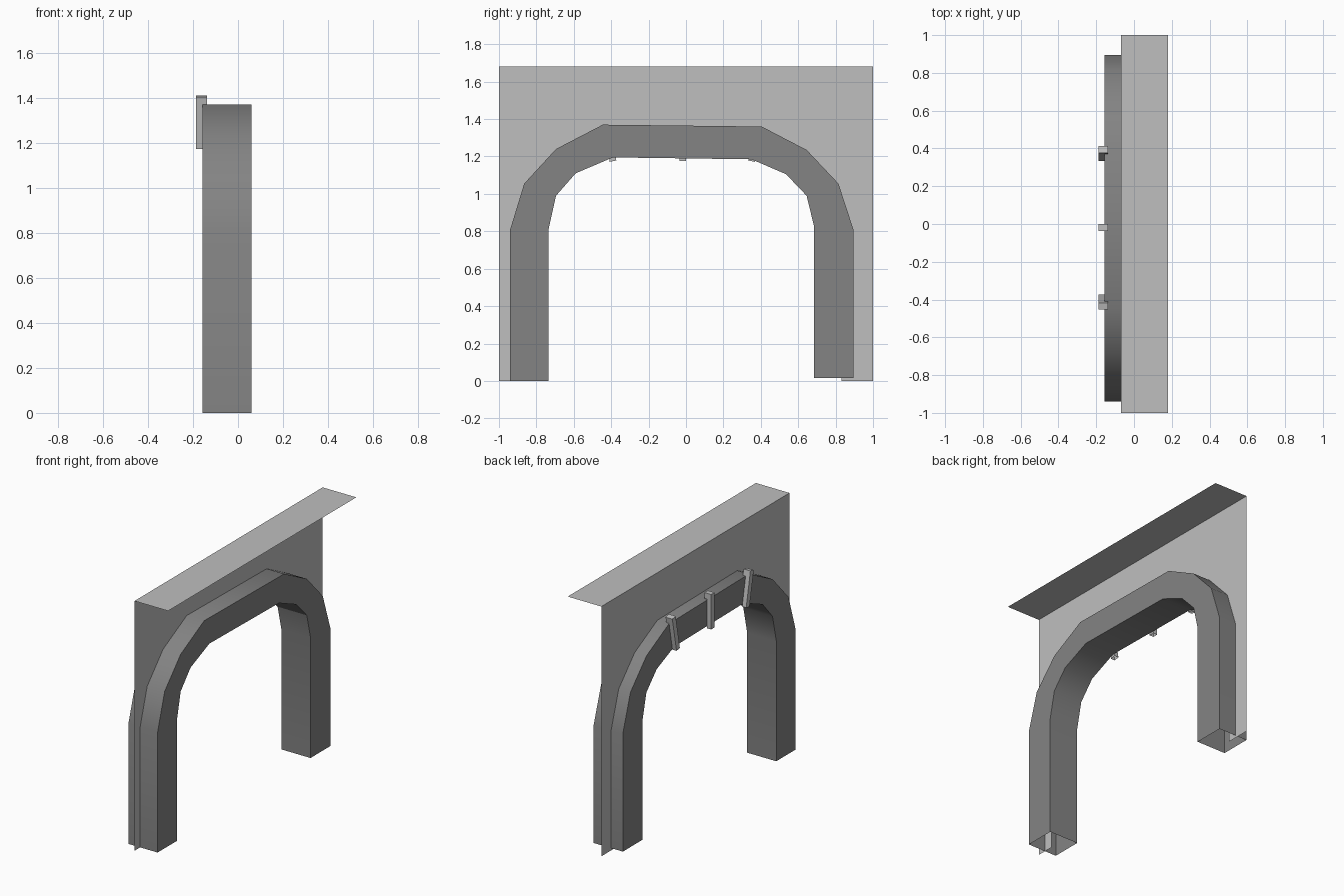
import bpy, bmesh, math

cube = bpy.data.objects.get("Cube")
if cube:
    bpy.data.objects.remove(cube, do_unlink=True)


def material(name, value):
    m = bpy.data.materials.new(name)
    m.use_nodes = True
    color = (value, value, value, 1)
    m.diffuse_color = color
    m.node_tree.nodes["Principled BSDF"].inputs["Base Color"].default_value = color
    return m


light_grey = material("light grey", 0.52)
dark_grey = material("dark grey", 0.23)


def build(name, bm, mat):
    me = bpy.data.meshes.new(name)
    bm.to_mesh(me)
    bm.free()
    me.materials.append(mat)
    ob = bpy.data.objects.new(name, me)
    bpy.context.collection.objects.link(ob)
    return ob


def face(bm, points):
    return bm.faces.new([bm.verts.new(p) for p in points])


# Arch outlines in (y, z), from one foot to the other
outer = [(-0.94, 0), (-0.94, 0.81), (-0.865, 1.055), (-0.695, 1.24), (-0.445, 1.37),
         (0.405, 1.36), (0.645, 1.235), (0.815, 1.055), (0.895, 0.81), (0.895, 0.015)]
inner = [(-0.735, 0), (-0.735, 0.81), (-0.695, 0.99), (-0.59, 1.11), (-0.39, 1.195),
         (0.35, 1.185), (0.535, 1.105), (0.645, 0.99), (0.685, 0.825), (0.685, 0.015)]
BACK, FRONT = -0.157, 0.06

# Hollow arch, open at the feet
bm = bmesh.new()
rings = []
for o, i in zip(outer, inner):
    section = [(BACK, *o), (FRONT, *o), (FRONT, *i), (BACK, *i)]
    rings.append([bm.verts.new(p) for p in section])
for a, b in zip(rings, rings[1:]):
    for k in range(4):
        n = (k + 1) % 4
        bm.faces.new((a[k], a[n], b[n], b[k]))
bmesh.ops.recalc_face_normals(bm, faces=bm.faces)
arch = build("arch_frame", bm, dark_grey)
bpy.ops.object.select_all(action='DESELECT')
arch.select_set(True)
bpy.context.view_layer.objects.active = arch
bpy.ops.object.shade_smooth_by_angle(angle=math.radians(30))

# Thin wall whose opening is hidden inside the arch
WALL_X, TOP = -0.07, 1.68
opening = [(i[0] + 0.7 * (o[0] - i[0]), i[1] + 0.7 * (o[1] - i[1]))
           for o, i in zip(outer, inner)]
opening[-1] = (opening[-1][0], 0)
bm = bmesh.new()
outline = opening + [(1, 0), (1, TOP), (-1, TOP), (-1, 0)]
f = face(bm, [(WALL_X, y, z) for y, z in outline])
f.normal_update()
if f.normal.x < 0:
    f.normal_flip()
bmesh.ops.triangulate(bm, faces=bm.faces)
build("wall", bm, light_grey)

# Flat ledge on top of the wall
bm = bmesh.new()
face(bm, [(WALL_X, -1, TOP), (0.18, -1, TOP), (0.18, 1, TOP), (WALL_X, 1, TOP)])
build("top_ledge", bm, light_grey)


# Hooked clips hanging over the arch edge, fanned outwards
def clip(name, y, tilt):
    profile = [(-0.187, 0), (-0.187, 0.235), (-0.137, 0.235),
               (-0.137, 0.195), (-0.157, 0.195), (-0.157, 0)]
    bm = bmesh.new()
    sides = [face(bm, [(x, s * 0.018, z) for x, z in profile]) for s in (-1, 1)]
    a, b = list(sides[0].verts), list(sides[1].verts)
    for k in range(len(a) - 1):
        bm.faces.new((a[k], a[k + 1], b[k + 1], b[k]))
    bmesh.ops.recalc_face_normals(bm, faces=bm.faces)
    ob = build(name, bm, light_grey)
    ob.location = (0, y, 1.175)
    ob.rotation_euler.x = math.radians(tilt)


clip("clip_near", -0.39, 11)
clip("clip_middle", -0.018, 0)
clip("clip_far", 0.35, -11)
